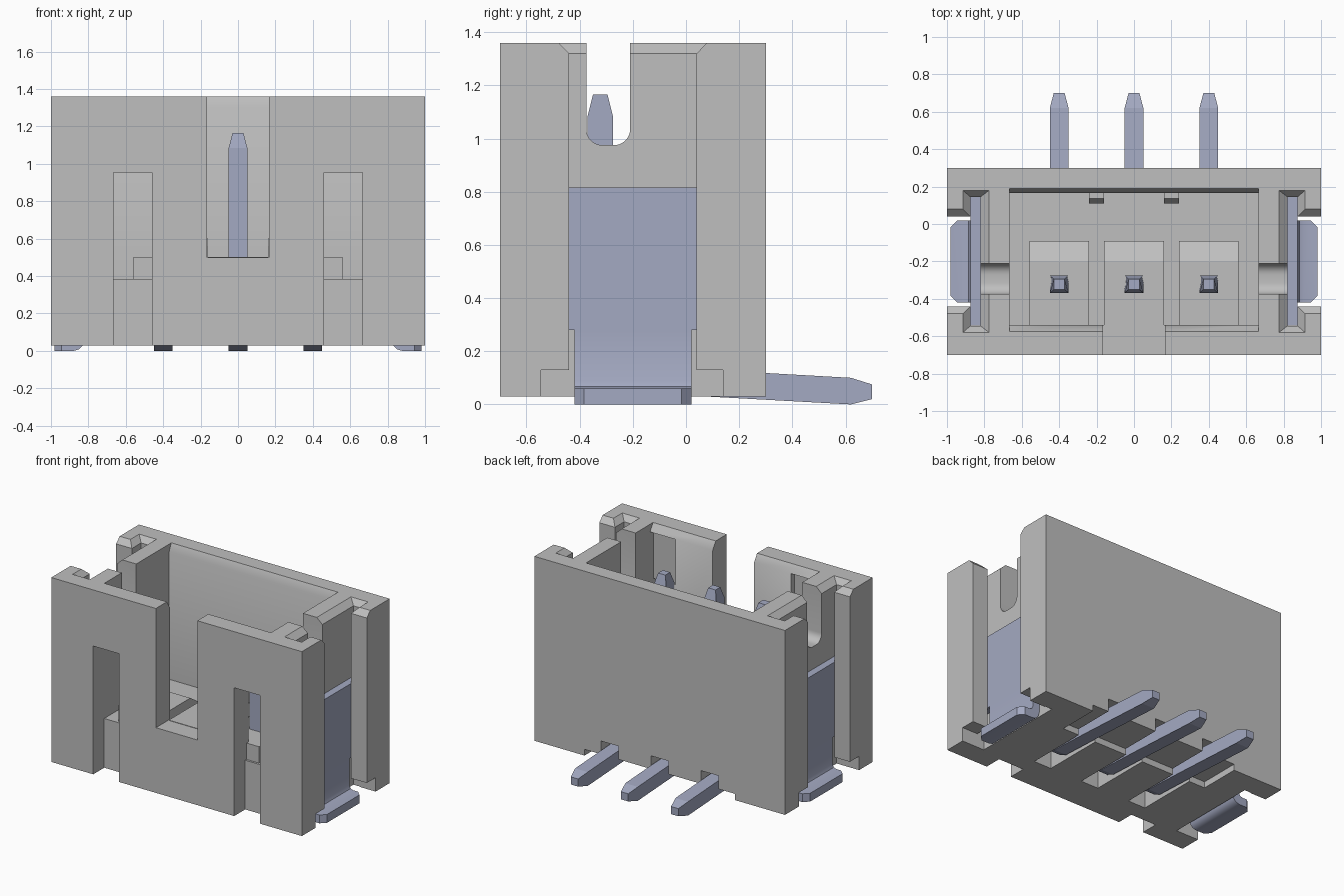
import bpy, bmesh, math

cube = bpy.data.objects.get("Cube")
if cube:
    bpy.data.objects.remove(cube, do_unlink=True)


def material(name, rgb):
    m = bpy.data.materials.new(name)
    m.use_nodes = True
    m.diffuse_color = (*rgb, 1)
    m.node_tree.nodes["Principled BSDF"].inputs["Base Color"].default_value = (*rgb, 1)
    return m


GREY = material("housing grey", (0.52, 0.52, 0.52))
METAL = material("blue metal", (0.37, 0.40, 0.54))


def make(name, bm, mat):
    bmesh.ops.recalc_face_normals(bm, faces=bm.faces)
    me = bpy.data.meshes.new(name)
    bm.to_mesh(me)
    bm.free()
    me.materials.append(mat)
    ob = bpy.data.objects.new(name, me)
    bpy.context.collection.objects.link(ob)
    return ob


def place(axis, a, b, t):
    return {"x": (t, a, b), "y": (a, t, b), "z": (a, b, t)}[axis]


def prism(name, pts, axis, lo, hi, mat=GREY, end_pts=None):
    """Profile swept along an axis, optionally changing to end_pts."""
    bm = bmesh.new()
    a = [bm.verts.new(place(axis, *p, lo)) for p in pts]
    b = [bm.verts.new(place(axis, *p, hi)) for p in (end_pts or pts)]
    bm.faces.new(a)
    bm.faces.new(b)
    for i in range(len(a)):
        j = (i + 1) % len(a)
        bm.faces.new((a[i], a[j], b[j], b[i]))
    return make(name, bm, mat)


def rect(x0, x1, y0, y1):
    return [(x0, y0), (x1, y0), (x1, y1), (x0, y1)]


def box(name, x, y, z, mat=GREY):
    return prism(name, rect(*x, *y), "z", z[0], z[1], mat)


def cut(target, cutter):
    cutter.hide_render = True
    mod = target.modifiers.new("cut", "BOOLEAN")
    mod.operation, mod.solver, mod.object = "DIFFERENCE", "EXACT", cutter
    bpy.context.view_layer.objects.active = target
    bpy.ops.object.modifier_apply(modifier=mod.name)
    bpy.data.objects.remove(cutter, do_unlink=True)


def smooth(ob):
    bpy.ops.object.select_all(action="DESELECT")
    ob.select_set(True)
    bpy.context.view_layer.objects.active = ob
    bpy.ops.object.shade_smooth_by_angle(angle=math.radians(35))


def mx(s, x0, x1):
    return tuple(sorted((s * x0, s * x1)))


TOP = 1.36
PINS = (-0.4, 0, 0.4)

# Housing shell with the mating cavity and its bevelled rim
housing = box("housing", (-1, 1), (-0.7, 0.3), (0.03, TOP))
cut(housing, box("c", (-0.665, 0.665), (-0.54, 0.165), (0.385, 1.5)))
cut(housing, prism("c", rect(-0.665, 0.665, -0.54, 0.165), "z", 1.305, TOP + 0.001,
                   end_pts=rect(-0.665, 0.665, -0.575, 0.19)))

# Polarising notch in the front wall
cut(housing, box("c", (-0.165, 0.165), (-0.8, -0.5), (0.5, 1.5)))

# Rounded notch profile for the end walls
r, y0, y1, zb = 0.06, -0.375, -0.21, 0.975
notch = [(y0, 1.5)]
for cy, start in ((y0 + r, 180), (y1 - r, 270)):
    for k in range(7):
        a = math.radians(start + 15 * k)
        notch.append((cy + r * math.cos(a), zb + r + r * math.sin(a)))
notch.append((y1, 1.5))

for s in (1, -1):
    # Front windows and the grooves above them
    cut(housing, box("c", mx(s, 0.46, 0.665), (-0.8, -0.575), (-0.1, 0.955)))
    cut(housing, box("c", mx(s, 0.46, 0.665), (-0.58, -0.5), (0.385, 1.305)))
    # Clip slot with funnel top
    xs = mx(s, 0.82, 0.875)
    cut(housing, box("c", xs, (-0.545, 0.145), (-0.1, 1.5)))
    cut(housing, prism("c", rect(*xs, -0.545, 0.145), "z", 1.32, TOP + 0.001,
                       end_pts=rect(*mx(s, 0.775, 0.915), -0.58, 0.18)))
    # Side opening, its bevelled top and the wider foot relief
    xs = mx(s, 0.85, 1.1)
    cut(housing, box("c", xs, (-0.44, 0.04), (-0.1, 1.5)))
    cut(housing, prism("c", rect(*xs, -0.44, 0.04), "z", 1.32, TOP + 0.001,
                       end_pts=rect(*xs, -0.48, 0.08)))
    cut(housing, box("c", mx(s, 0.83, 1.1), (-0.545, 0.14), (-0.1, 0.13)))
    # Rounded notch between cavity and clip slot
    cut(housing, prism("c", notch, "x", *mx(s, 0.6, 0.85)))

# Underside relief and pin channels
cut(housing, box("c", (-0.6, 0.6), (0.0, 0.4), (-0.1, 0.075)))
for x in PINS:
    cut(housing, box("c", (x - 0.07, x + 0.07), (-0.45, 0.4), (-0.1, 0.17)))
smooth(housing)

# Raised pads around the pins, sloping down at the rear
pad = [(-0.56, 0.37), (-0.56, 0.503), (-0.20, 0.503), (-0.09, 0.43), (-0.09, 0.37)]
for i, x in enumerate(PINS):
    prism(f"pin_pad_{i + 1}", pad, "x", x - 0.16, x + 0.16)

# Small ribs at the foot of the back wall
rib = [(0.11, 0.37), (0.11, 0.56), (0.135, 0.60), (0.17, 0.60), (0.17, 0.37)]
for s, side in ((1, "left"), (-1, "right")):
    prism(f"{side}_rib", rib, "x", *mx(s, 0.16, 0.24))

# Bent contact pins with tapered tips
pin = [(-0.37, 0.15), (-0.33, 0.07), (-0.27, 0.045), (0.07, 0.03), (0.62, 0.0), (0.70, 0.02),
       (0.70, 0.075), (0.62, 0.10), (0.30, 0.118), (-0.275, 0.145),
       (-0.275, 1.085), (-0.295, 1.165), (-0.35, 1.165), (-0.37, 1.085)]
for i, x in enumerate(PINS):
    ob = prism(f"pin_{i + 1}", pin, "x", x - 0.05, x + 0.05, METAL)
    for v in ob.data.vertices:
        if v.co.y > 0.69 or v.co.z > 1.15:
            v.co.x = x + (v.co.x - x) * 0.58

# Solder clips: a stepped plate and a bent foot on each end
foot = [(0.822, 0.28), (0.822, 0.06), (0.83, 0.03), (0.85, 0.008), (0.88, 0.0), (0.98, 0.0),
        (0.98, 0.06), (0.905, 0.06), (0.885, 0.067), (0.875, 0.09), (0.875, 0.28)]
for s, side in ((1, "left"), (-1, "right")):
    box(f"{side}_clip_plate", mx(s, 0.822, 0.875), (-0.544, 0.144), (0.28, 0.815), METAL)
    ob = prism(f"{side}_clip_foot", [(s * x, z) for x, z in foot], "y", -0.42, 0.02, METAL)
    bm = bmesh.new()
    bm.from_mesh(ob.data)
    corners = [e for e in bm.edges
               if all(abs(v.co.x) > 0.97 for v in e.verts)
               and abs(e.verts[0].co.y - e.verts[1].co.y) < 0.01]
    bmesh.ops.bevel(bm, geom=corners, offset=0.036, segments=1, affect="EDGES")
    bm.to_mesh(ob.data)
    bm.free()
    smooth(ob)
